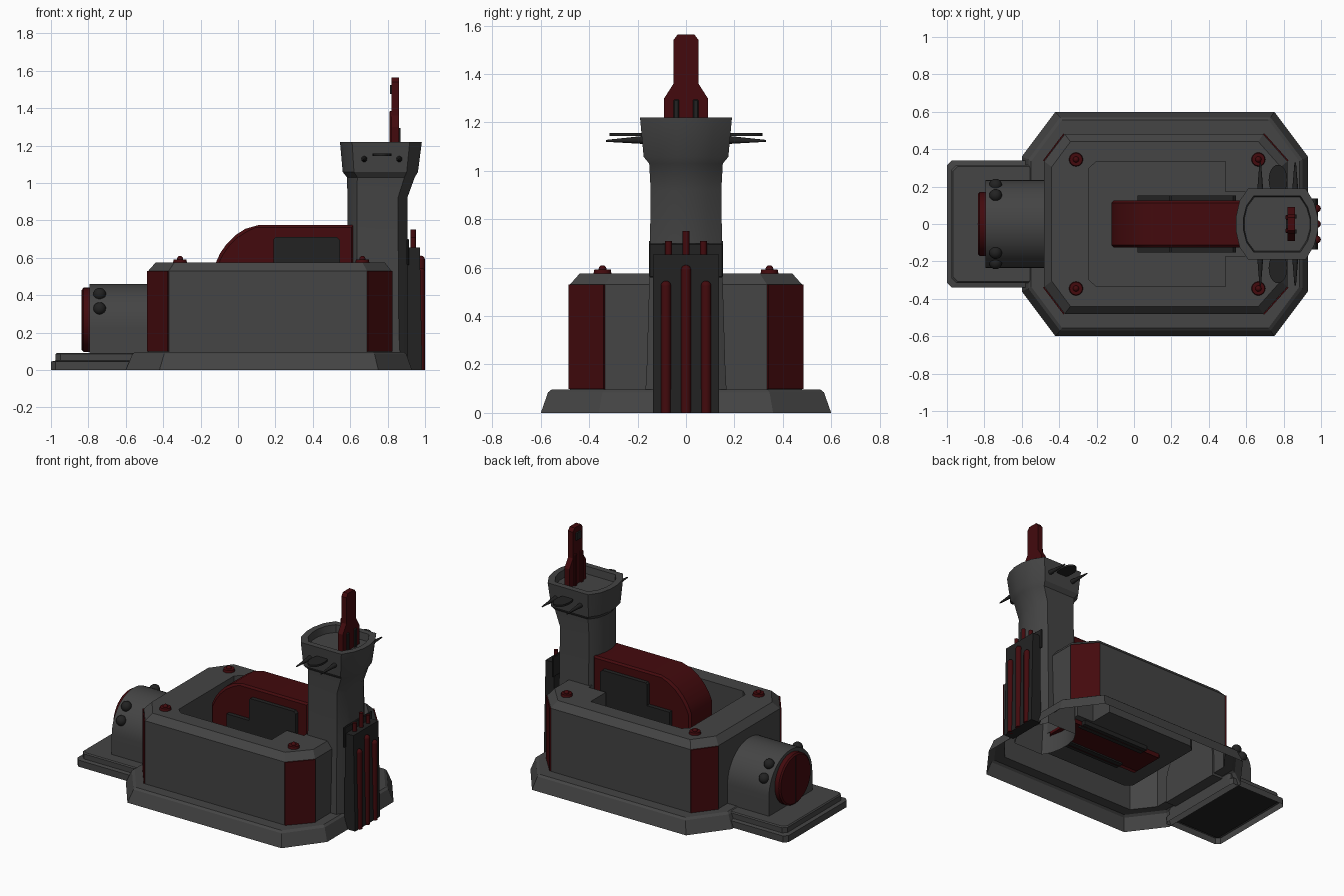
import bpy, bmesh, math
from mathutils import Vector, Matrix

if "Cube" in bpy.data.objects:
    bpy.data.objects.remove(bpy.data.objects["Cube"])


def material(name, rgb):
    m = bpy.data.materials.new(name)
    m.diffuse_color = (*rgb, 1)
    m.use_nodes = True
    m.node_tree.nodes["Principled BSDF"].inputs["Base Color"].default_value = m.diffuse_color
    return m


GREY = material("hull grey", (0.058, 0.058, 0.058))
DARK = material("dark grey", (0.016, 0.016, 0.016))
RED = material("deep red", (0.056, 0.003, 0.004))


def finish(name, bm, mat, smooth=None):
    bmesh.ops.recalc_face_normals(bm, faces=bm.faces)
    me = bpy.data.meshes.new(name)
    bm.to_mesh(me)
    bm.free()
    me.materials.append(mat)
    ob = bpy.data.objects.new(name, me)
    bpy.context.collection.objects.link(ob)
    if smooth:
        bpy.ops.object.select_all(action='DESELECT')
        ob.select_set(True)
        bpy.context.view_layer.objects.active = ob
        bpy.ops.object.shade_smooth_by_angle(angle=math.radians(smooth))
    return ob


def octagon(x0, x1, y, cl, cr, cy, z):
    """Rectangle with cut corners: cl/cr are cuts along x, cy along y."""
    pts = [(x0, -y + cy), (x0 + cl, -y), (x1 - cr, -y), (x1, -y + cy),
           (x1, y - cy), (x1 - cr, y), (x0 + cl, y), (x0, y - cy)]
    return [(px, py, z) for px, py in pts]


def tower_ring(x0, x1, y, c, z):
    """Rounded tower section; c is the length of each curved end."""
    half = [(x1, 0.2 * y), (x1 - 0.3 * c, 0.6 * y), (x1 - c, y),
            (x0 + c, y), (x0 + 0.3 * c, 0.65 * y), (x0, 0.2 * y)]
    return [(a, b, z) for a, b in half + [(a, -b) for a, b in reversed(half)]]


def add_rings(bm, rings):
    vs = [[bm.verts.new(p) for p in r] for r in rings]
    n = len(vs[0])
    for a, b in zip(vs, vs[1:]):
        for i in range(n):
            j = (i + 1) % n
            bm.faces.new((a[i], a[j], b[j], b[i]))
    return vs


def loft(name, rings, mat, bottom=False, top=True, smooth=None):
    bm = bmesh.new()
    vs = add_rings(bm, rings)
    if bottom:
        bm.faces.new(vs[0][::-1])
    if top:
        bm.faces.new(vs[-1])
    return finish(name, bm, mat, smooth)


def box(name, x0, x1, y0, y1, z0, z1, mat, bevel=0):
    bm = bmesh.new()
    bmesh.ops.create_cube(bm, size=1)
    for v in bm.verts:
        v.co = ((x0 + x1) / 2 + v.co.x * (x1 - x0), (y0 + y1) / 2 + v.co.y * (y1 - y0),
                (z0 + z1) / 2 + v.co.z * (z1 - z0))
    if bevel:
        bmesh.ops.bevel(bm, geom=bm.edges[:], offset=bevel, segments=1, affect='EDGES')
    return finish(name, bm, mat)


def rod(name, a, b, r1, r2, mat, sides=24):
    a, b = Vector(a), Vector(b)
    bm = bmesh.new()
    rot = (b - a).to_track_quat('Z', 'Y').to_matrix().to_4x4()
    bmesh.ops.create_cone(bm, cap_ends=True, segments=sides, radius1=r1, radius2=r2,
                          depth=(b - a).length, matrix=Matrix.Translation((a + b) / 2) @ rot)
    return finish(name, bm, mat, 40)


def ball(name, c, r, mat):
    bm = bmesh.new()
    bmesh.ops.create_uvsphere(bm, u_segments=20, v_segments=12, radius=r, matrix=Matrix.Translation(c))
    return finish(name, bm, mat, 60)


def profile(name, pts, axis, lo, hi, mat, bevel=0, bottom=True, smooth=None):
    """Extrude a 2D outline along x or y; pts are (other, z)."""
    def p(u, z, w):
        return (w, u, z) if axis == 'x' else (u, w, z)
    if bevel:
        cu = sum(q[0] for q in pts) / len(pts)
        k = [(u + math.copysign(bevel, cu - u), z - bevel) for u, z in pts]
        rings = [[p(u, z, lo) for u, z in k], [p(u, z, lo + bevel) for u, z in pts],
                 [p(u, z, hi - bevel) for u, z in pts], [p(u, z, hi) for u, z in k]]
    else:
        rings = [[p(u, z, lo) for u, z in pts], [p(u, z, hi) for u, z in pts]]
    return loft(name, rings, mat, True, True, smooth)


# Hull: open-bottomed skirt, octagonal wall, bevelled rim and deep sunken deck
bm = bmesh.new()
outer = add_rings(bm, [
    octagon(-0.60, 0.93, 0.60, 0.18, 0.18, 0.24, 0),
    octagon(-0.565, 0.90, 0.57, 0.17, 0.17, 0.225, 0.085),
    octagon(-0.55, 0.885, 0.555, 0.165, 0.165, 0.22, 0.097),
    octagon(-0.48, 0.82, 0.48, 0.11, 0.13, 0.145, 0.097),
    octagon(-0.48, 0.82, 0.48, 0.11, 0.13, 0.145, 0.53),
    octagon(-0.44, 0.785, 0.44, 0.10, 0.12, 0.135, 0.575)])
pit_half = [(-0.24, 0.30), (-0.20, 0.335), (0.49, 0.335), (0.49, 0.17), (0.62, 0.17)]
pit = pit_half + [(x, -y) for x, y in reversed(pit_half)]
inner = add_rings(bm, [[(x, y, z) for x, y in pit] for z in (0.575, 0.15)])
bm.faces.new(inner[1])
rim = [bm.edges.get((r[i], r[(i + 1) % len(r)])) for r in (outer[-1], inner[0]) for i in range(len(r))]
bmesh.ops.triangle_fill(bm, edges=rim, use_beauty=True, normal=(0, 0, 1))
finish("hull", bm, GREY)

# Red corner panels and rim studs
for sx in (-1, 1):
    for sy in (-1, 1):
        a, b = ((-0.48, 0.335), (-0.37, 0.48)) if sx < 0 else ((0.82, 0.335), (0.69, 0.48))
        a, b = Vector((a[0], a[1] * sy)), Vector((b[0], b[1] * sy))
        n = Vector((sx * 0.145, sy * 0.12)).normalized() * 0.008
        loft("corner_panel", [[(*q, z) for q in (a + n * 0.1, b + n * 0.1, b + n, a + n)]
                              for z in (0.098, 0.53)], RED, True)
        x = -0.31 if sx < 0 else 0.665
        rod("rim_stud_base", (x, 0.345 * sy, 0.57), (x, 0.345 * sy, 0.592), 0.038, 0.034, RED)
        ball("rim_stud_cap", (x, 0.345 * sy, 0.594), 0.016, RED)

# Red curved spine with dark side boxes
arch = [(-0.12, 0.13), (-0.12, 0.57), (-0.095, 0.625), (-0.06, 0.675), (-0.015, 0.72),
        (0.04, 0.755), (0.11, 0.775), (0.62, 0.775), (0.62, 0.13)]
profile("spine_arch", arch, 'y', -0.125, 0.125, RED, 0.012, smooth=25)
side = [(0.02, 0.12), (0.02, 0.557), (0.19, 0.557), (0.19, 0.70), (0.20, 0.71),
        (0.53, 0.71), (0.545, 0.695), (0.545, 0.12)]
for s in (-1, 1):
    profile("spine_side_box", side, 'y', 0.09 * s, 0.153 * s, DARK)

# Front platform in two steps, open below with a dark underside
loft("platform", [octagon(-1.0 + d, -0.55, 0.34 - d, 0.025, 0.01, 0.025, z)
                  for d, z in ((0, 0), (0, 0.045), (0.025, 0.05), (0.025, 0.085), (0.032, 0.092))], GREY)
box("platform_underside", -0.97, -0.62, -0.31, 0.31, 0.03, 0.038, DARK)

# Rounded housing with red hatch and dark knobs
round_top = [(0.235 * math.cos(math.pi * i / 24), 0.225 + 0.235 * math.sin(math.pi * i / 24))
             for i in range(25)]
profile("housing", [(-0.235, 0.08)] + [(0.235, 0.08)] + round_top, 'x', -0.795, -0.47, GREY, smooth=30)
rod("hatch", (-0.79, 0, 0.268), (-0.825, 0, 0.268), 0.172, 0.172, RED, 40)
rod("hatch_face", (-0.825, 0, 0.268), (-0.834, 0, 0.268), 0.172, 0.162, RED, 40)
box("hatch_seam", -0.836, -0.832, -0.002, 0.002, 0.108, 0.428, DARK)
for s in (-1, 1):
    for y, z in ((0.153, 0.405), (0.208, 0.328)):
        ball("housing_knob", (-0.74, y * s, z), 0.034, DARK)

# Tower: shaft, flared head and sunken lookout deck
loft("tower", [tower_ring(*r) for r in (
    (0.59, 0.92, 0.172, 0.05, 0),
    (0.587, 0.91, 0.162, 0.05, 0.20),
    (0.585, 0.907, 0.150, 0.05, 0.60),
    (0.585, 0.905, 0.146, 0.05, 0.92),
    (0.583, 0.945, 0.152, 0.055, 1.03),
    (0.56, 0.962, 0.175, 0.06, 1.058),
    (0.545, 0.983, 0.19, 0.065, 1.22),
    (0.585, 0.945, 0.15, 0.055, 1.22),
    (0.59, 0.94, 0.145, 0.055, 1.17))], GREY, smooth=32)

# Dark sensors on both sides of the head
for s in (-1, 1):
    disc = [(0.77 + 0.05 * math.cos(math.pi * i / 12), (0.235 + 0.082 * math.sin(math.pi * i / 12)) * s)
            for i in range(24)]
    loft("head_fin", [[(x, y, z) for x, y in disc] for z in (1.144, 1.157)], DARK, True)
    for x in (0.675, 0.862):
        rod("head_spike", (x, 0.17 * s, 1.128), (x, 0.33 * s, 1.124), 0.017, 0.004, DARK, 12)

# Red mast with ribs
half = [(0.09, 1.16), (0.09, 1.30), (0.052, 1.36), (0.052, 1.54), (0.035, 1.563)]
profile("mast", half + [(-y, z) for y, z in reversed(half)], 'x', 0.822, 0.86, RED)
for s in (-1, 1):
    box("mast_rib", 0.85, 0.87, 0.04 * s - 0.011, 0.04 * s + 0.011, 1.16, 1.295, DARK, 0.004)
    box("mast_front_rib", 0.81, 0.83, 0.035 * s - 0.012, 0.035 * s + 0.012, 1.16, 1.385, RED, 0.004)
box("mast_light", 0.812, 0.826, -0.025, 0.025, 1.475, 1.525, DARK)

# Dark rear engine block with red pipes and stubs
profile("rear_block", [(0.91, 0), (0.985, 0), (0.972, 0.655), (0.908, 0.655), (0.905, 0.1)],
        'y', -0.136, 0.136, DARK)
box("rear_back_plate", 0.902, 0.915, -0.152, 0.152, 0.56, 0.70, DARK, 0.004)
for y, top, stub in ((-0.083, 0.525, 0.71), (0, 0.59, 0.752), (0.083, 0.525, 0.71)):
    rod("rear_pipe", (0.978, y, 0), (0.978, y, top), 0.021, 0.021, RED, 16)
    ball("rear_pipe_cap", (0.978, y, top), 0.021, RED)
    rod("rear_stub", (0.937, y * 0.87, 0.65), (0.937, y * 0.87, stub), 0.014, 0.014, RED, 16)
